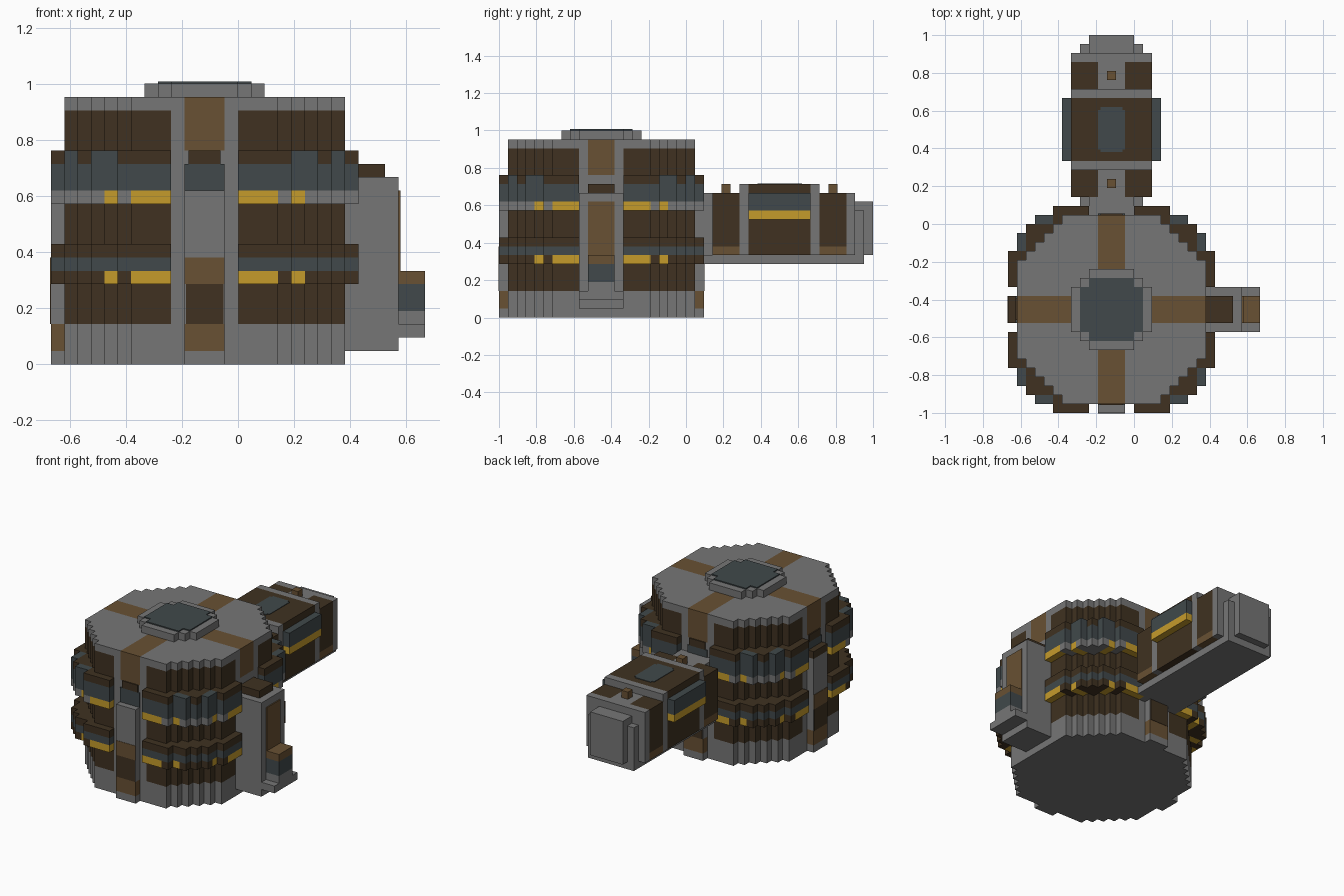
import bpy, bmesh
from mathutils import Vector

cube = bpy.data.objects.get("Cube")
if cube:
    bpy.data.objects.remove(cube)

UNIT = 1 / 21                      # one block; plans are centred on the drum axis
THIN = 0.15                        # painted plate thickness, in blocks
NAMES = ["grey_stone", "dark_wood", "tan_wood", "slate", "gold"]
GREY, DARK, TAN, SLATE, GOLD = range(5)
COLOURS = [(0.18, 0.18, 0.18), (0.050, 0.031, 0.015), (0.140, 0.082, 0.033),
           (0.052, 0.066, 0.070), (0.56, 0.33, 0.024)]
MATS = []
for name, rgb in zip(NAMES, COLOURS):
    m = bpy.data.materials.new(name)
    m.use_nodes = True
    m.diffuse_color = (*rgb, 1)
    bsdf = m.node_tree.nodes["Principled BSDF"]
    bsdf.inputs["Base Color"].default_value = (*rgb, 1)
    bsdf.inputs["Roughness"].default_value = 0.9
    MATS.append(m)


def finish(name, bm):
    for v in bm.verts:
        v.co = (v.co - Vector((2.5, 9.5, 0))) * UNIT
    mesh = bpy.data.meshes.new(name)
    bm.to_mesh(mesh)
    bm.free()
    for m in MATS:
        mesh.materials.append(m)
    obj = bpy.data.objects.new(name, mesh)
    bpy.context.collection.objects.link(obj)
    return obj


def box(name, xs, ys, zs, colour):
    bm = bmesh.new()
    bmesh.ops.create_cube(bm, size=1)
    for v in bm.verts:
        v.co = [r[0] if c < 0 else r[1] for r, c in zip((xs, ys, zs), v.co)]
    for f in bm.faces:
        f.material_index = colour
    return finish(name, bm)


def stepped(name, inside, z0, z1, rule, thick=1):
    """Stepped round solid: outer faces of every block whose plan cell is inside."""
    bm = bmesh.new()
    cells = {(i, j, k) for i in range(-11, 12) for j in range(-11, 12)
             if inside(abs(i), abs(j)) for k in range(z0, z1)}
    for c in cells:
        for axis in range(3):
            for s in (-1, 1):
                n = list(c)
                n[axis] += s
                if tuple(n) in cells:
                    continue
                mid = Vector((c[0], c[1], c[2] + 0.5))
                d, u = Vector(), Vector()
                d[axis] = s / 2
                u[(axis + 1) % 3] = 0.5
                w = 2 * d.cross(u)
                corners = [mid + d + a * u + b * w
                           for a, b in ((-1, -1), (1, -1), (1, 1), (-1, 1))]
                for p in corners:
                    p.z = z0 + (p.z - z0) * thick
                face = bm.faces.new([bm.verts.new(p) for p in corners])
                lo, hi = sorted((abs(c[0]), abs(c[1])))
                face.material_index = rule(lo, hi, c[2])
    bmesh.ops.remove_doubles(bm, verts=bm.verts, dist=0.001)
    return finish(name, bm)


# Drum body with corner panels and tan cross straps
def body_colour(lo, hi, k):
    if lo <= 1 and k >= 16:
        return TAN
    return GREY if lo <= 2 or k < 3 or k >= 19 else DARK


def in_body(i, j):
    return i + j <= 15 and max(i, j) <= 10


stepped("drum_body", in_body, 0, 20, body_colour)


# Raised hoops, open at the four straps
def in_ring(i, j):
    lo, hi = sorted((i, j))
    return lo > 2 and not in_body(i, j) and i + j <= 18 and (hi <= 10 or lo <= 6)


def lower_colour(lo, hi, k):
    if k == 6:
        return GOLD if lo in (3, 4, 5, 7) else DARK
    return SLATE if k == 7 else DARK


def upper_colour(lo, hi, k):
    if k == 12:
        return GOLD if lo in (3, 4, 5, 7) else GREY
    return SLATE if k < 15 or (hi == 10 and lo in (7, 8)) else DARK


stepped("lower_hoop", in_ring, 6, 9, lower_colour)
stepped("upper_hoop", in_ring, 12, 16, upper_colour)

# Lid on top with slate inlay
stepped("lid", lambda i, j: i + j <= 6 and max(i, j) <= 4, 20, 21, lambda *a: GREY)
stepped("lid_inlay", lambda i, j: i + j <= 5 and max(i, j) <= 3, 21, 22,
        lambda *a: SLATE, THIN)


# Vertical straps on the front, right and back
def strap(side, axis, sign):
    def part(name, r0, r1, half, z0, z1, colour):
        radial = sorted((sign * r0, sign * r1))
        across = (-half, half)
        xs, ys = (radial, across) if axis == 0 else (across, radial)
        box(side + "_strap_" + name, xs, ys, (z0, z1), colour)
    part("foot", 10.5, 11.5, 1.5, 0, 1, GREY)
    part("lower", 10.5, 11.5, 1.5, 1, 3, TAN)
    part("post", 10.5, 11.5, 1.5, 3, 13, GREY)
    part("dark_panel", 11.5, 11.5 + THIN / 3, 1.4, 3, 6, DARK)
    part("tan_panel", 11.5, 11.5 + THIN / 3, 1.5, 6, 8, TAN)
    part("slate_panel", 10.5, 10.5 + THIN, 1.5, 13, 15, SLATE)
    part("notch_panel", 10.5, 10.5 + THIN, 1.2, 15, 16, DARK)
    if axis == 0:
        part("cap", 10.5, 11.5, 1.5, 13, 14, DARK)


strap("front", 1, -1)
strap("right", 0, -1)
strap("back", 1, 1)


# Long rear arm
def arm(name, half, y0, y1, z0, z1, colour):
    box("arm_" + name, (-half, half), (y0, y1), (z0, z1), colour)


arm("keel", 3.5, 10.5, 29.5, 6, 7, GREY)
arm("neck", 2.5, 10.5, 12.5, 7, 14, GREY)
arm("spine", 1.5, 12.5, 27.5, 7, 14, GREY)
arm("end_band", 4.5, 27.5, 28.5, 7, 14, GREY)
arm("end_wide_plate", 3.5, 28.5, 29.5, 7, 12, GREY)
arm("end_plate", 2.5, 28.5, 30.5, 7, 13, GREY)
arm("middle_lower", 4.5, 16.5, 23.5, 7, 11, DARK)
arm("middle_gold_band", 5.5, 16.5, 23.5, 11, 12, GOLD)
arm("middle_slate_band", 5.5, 16.5, 23.5, 12, 14, SLATE)
arm("middle_lid", 4.5, 16.5, 23.5, 14, 15, DARK)
arm("window_long", 1.2, 17.5, 22.5, 15, 15 + THIN / 2, SLATE)
arm("window_wide", 1.5, 17.8, 22.2, 15, 15 + THIN / 2, SLATE)
for label, y in (("inner", 12.5), ("outer", 24.5)):
    arm(label + "_band", 4.5, *((15.5, 16.5) if y < 20 else (23.5, 24.5)), 7, 15, GREY)
    arm(label + "_peg", 0.5, y + 1, y + 2, 14, 15, TAN)
    for side, s in (("left", 1), ("right", -1)):
        xs = sorted((1.5 * s, 4.5 * s))
        box(f"arm_{label}_{side}_cheek", xs, (y, y + 3), (8, 14), DARK)
        box(f"arm_{label}_{side}_sill", xs, (y, y + 3), (7, 8), TAN)


# Spout on the left side
def spout(name, x0, x1, half, z0, z1, colour):
    box("spout_" + name, (x0, x1), (-half, half), (z0, z1), colour)


spout("block", 10.5, 14.5, 2.5, 1, 14, GREY)
spout("cap", 10.5, 13.5, 1.5, 14, 15, DARK)
spout("panel", 14.5, 14.5 + THIN, 1.5, 7, 13, TAN)
spout("tray", 14.5, 16.5, 2.5, 2, 3, GREY)
spout("base", 14.5, 16.5, 1.5, 3, 4, GREY)
spout("tap", 14.5, 16.5, 1.5, 4, 6, SLATE)
spout("tap_top", 14.5, 16.5, 1.5, 6, 7, TAN)
